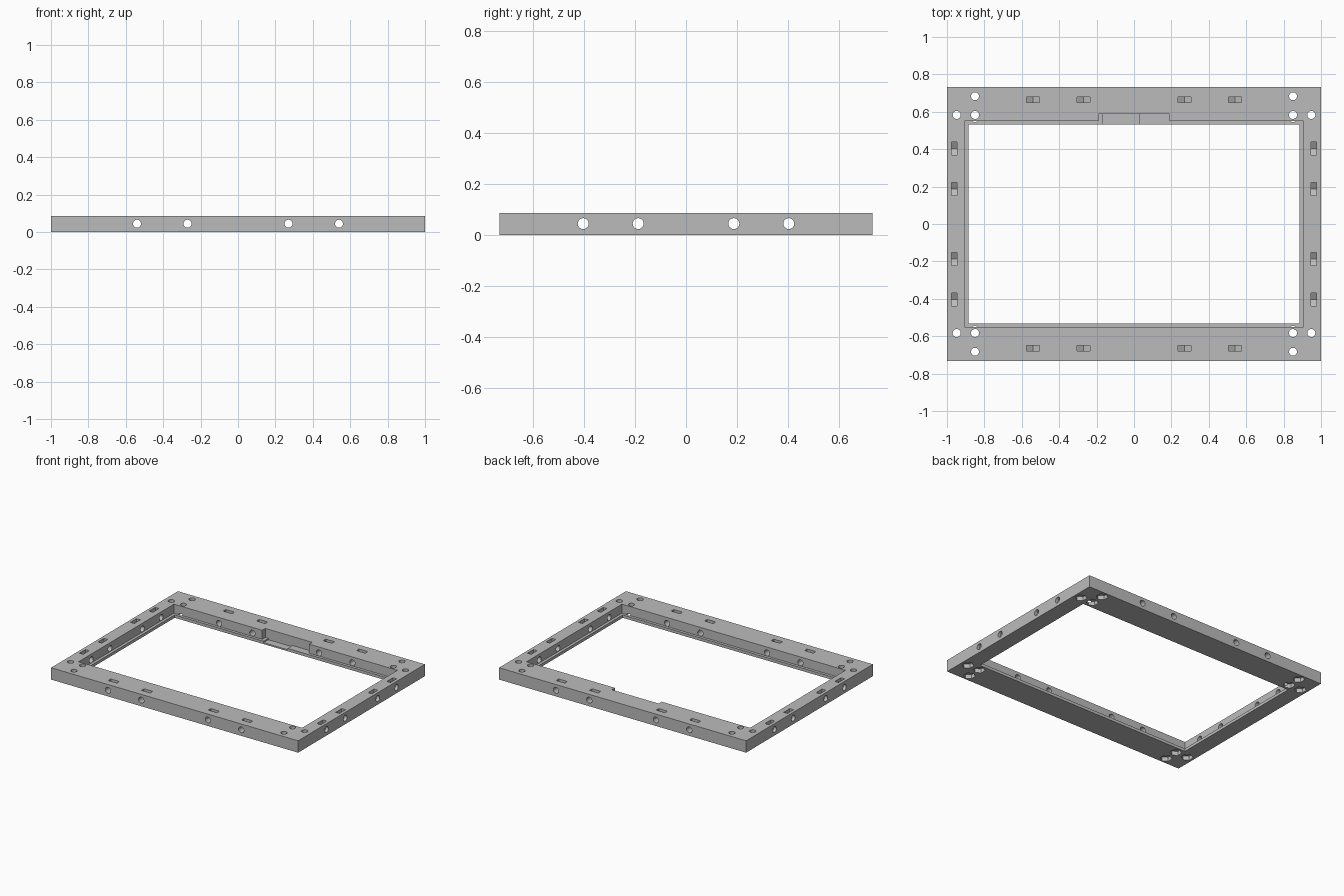
import bpy, bmesh, math
from mathutils import Matrix

if "Cube" in bpy.data.objects:
    bpy.data.objects.remove(bpy.data.objects["Cube"])

HEIGHT, LIP_Z, BOLT_Z = 0.087, 0.021, 0.0445
HOLE_R, NUT_W, NUT_T = 0.0215, 0.035, 0.03
NUT_R = NUT_W / math.cos(math.pi / 6)


def prism(name, profile, depth, matrix):
    """Extrude a local XY profile along local Z, centred on the matrix origin."""
    bm = bmesh.new()
    face = bm.faces.new([bm.verts.new((x, y, -depth / 2)) for x, y in profile])
    grown = bmesh.ops.extrude_face_region(bm, geom=[face])["geom"]
    verts = [v for v in grown if isinstance(v, bmesh.types.BMVert)]
    bmesh.ops.translate(bm, verts=verts, vec=(0, 0, depth))
    bmesh.ops.transform(bm, matrix=matrix, verts=bm.verts)
    bmesh.ops.recalc_face_normals(bm, faces=bm.faces)
    mesh = bpy.data.meshes.new(name)
    bm.to_mesh(mesh)
    bm.free()
    obj = bpy.data.objects.new(name, mesh)
    bpy.context.scene.collection.objects.link(obj)
    return obj


def block(name, x0, x1, y0, y1, z0, z1):
    rect = [(x0, y0), (x1, y0), (x1, y1), (x0, y1)]
    return prism(name, rect, z1 - z0, Matrix.Translation((0, 0, (z0 + z1) / 2)))


def ring(radius, sides):
    return [(radius * math.sin(math.tau * i / sides), radius * math.cos(math.tau * i / sides))
            for i in range(sides)]


def upright(angle, x, y, z):
    """Stand a profile up so its Y becomes world Z, then turn it about Z."""
    return (Matrix.Translation((x, y, z)) @ Matrix.Rotation(angle, 4, 'Z')
            @ Matrix.Rotation(math.pi / 2, 4, 'X'))


# Frame body
frame = block("frame", -1, 1, -0.733, 0.733, 0, HEIGHT)


def cut(cutter):
    mod = frame.modifiers.new("cut", 'BOOLEAN')
    mod.operation, mod.solver, mod.object = 'DIFFERENCE', 'EXACT', cutter
    bpy.context.view_layer.objects.active = frame
    bpy.ops.object.modifier_apply(modifier=mod.name)
    bpy.data.objects.remove(cutter)


# Window opening, recessed lip, and cable notch with its lowered floor
cut(block("opening", -0.885, 0.885, -0.5315, 0.5315, -0.1, 0.2))
cut(block("recess", -0.905, 0.905, -0.5515, 0.5515, LIP_Z, 0.2))
cut(block("notch", -0.19, 0.19, 0.5, 0.587, LIP_Z, 0.2))
cut(block("cable_floor", -0.165, 0.03, 0.5, 0.587, 0.011, 0.1))

# Horizontal bolt holes and the captive nut slots open to the top
slot = [(-NUT_W, 0.1), (-NUT_W, -NUT_R / 2), (0, -NUT_R), (NUT_W, -NUT_R / 2), (NUT_W, 0.1)]
for angle, offsets, rail in ((0, (0.27, 0.54), 0.665), (math.pi / 2, (0.188, 0.404), 0.962)):
    for offset in offsets:
        for side in (-1, 1):
            p = side * offset
            place = (p, 0) if angle == 0 else (0, p)
            cut(prism("bolt_hole", ring(HOLE_R, 24), 3, upright(angle, *place, BOLT_Z)))
            for end in (-rail, rail):
                place = (p, end) if angle == 0 else (end, p)
                cut(prism("nut_slot", slot, NUT_T, upright(angle, *place, BOLT_Z)))

# Vertical corner holes with hexagonal nut pockets underneath
for x, y in ((0.85, 0.683), (0.85, 0.583), (0.948, 0.583)):
    for sx in (-1, 1):
        for sy in (-1, 1):
            spot = Matrix.Translation((sx * x, sy * y, 0))
            cut(prism("corner_hole", ring(HOLE_R, 24), 1, spot))
            cut(prism("nut_pocket", ring(NUT_R, 6), 2 * NUT_T, spot))

# Grey plastic
grey = bpy.data.materials.new("grey_plastic")
grey.use_nodes = True
colour = (0.5, 0.5, 0.5, 1)
grey.diffuse_color = colour
grey.node_tree.nodes["Principled BSDF"].inputs["Base Color"].default_value = colour
frame.data.materials.clear()
frame.data.materials.append(grey)
for poly in frame.data.polygons:
    poly.material_index = 0
